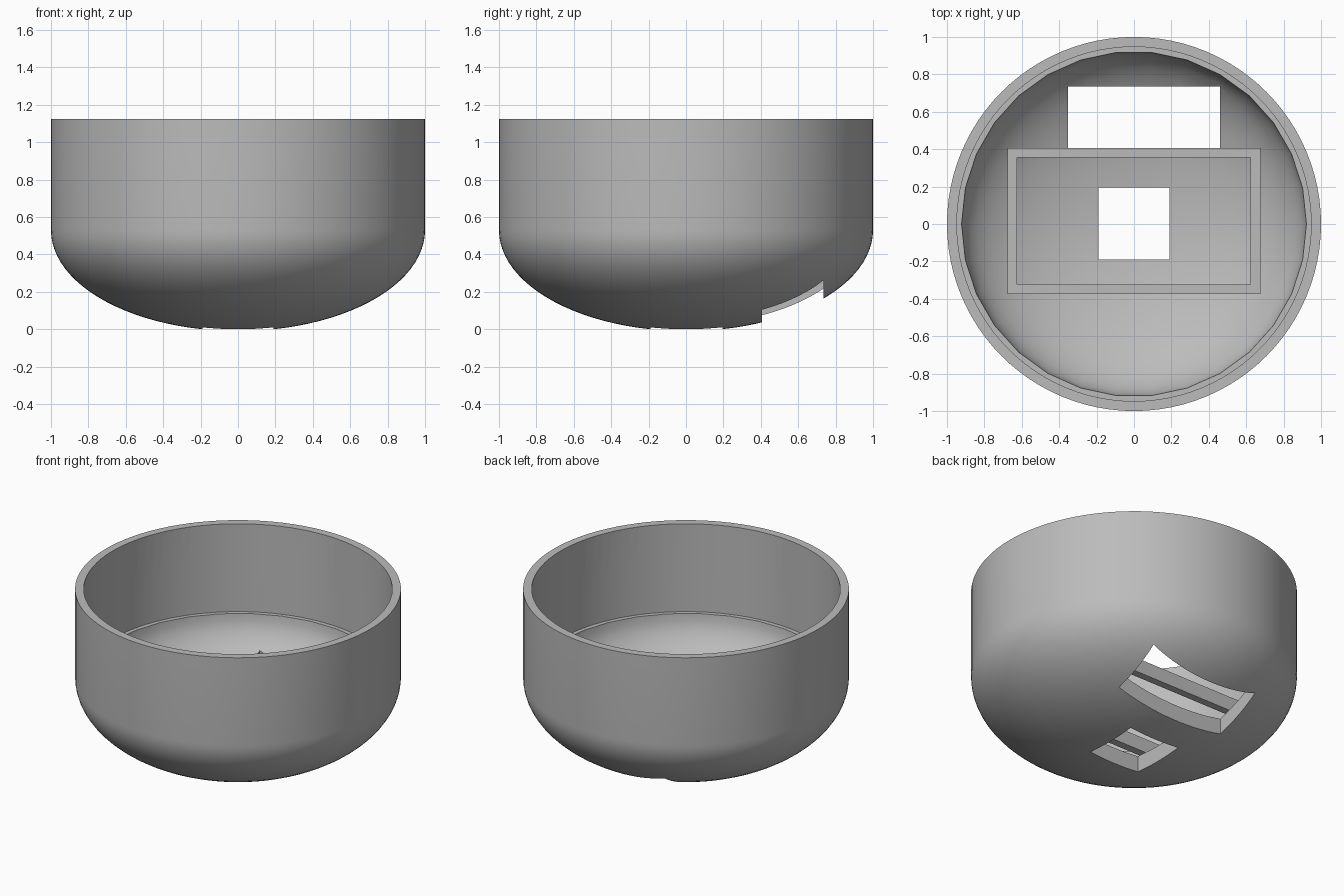
import bpy, bmesh, math

cube = bpy.data.objects.get("Cube")
if cube:
    bpy.data.objects.remove(cube, do_unlink=True)

TOP, SEAM = 1.125, 0.53

grey = bpy.data.materials.new("plain_grey")
grey.use_nodes = True
COLOUR = (0.5, 0.5, 0.5, 1)
grey.diffuse_color = COLOUR
grey.node_tree.nodes["Principled BSDF"].inputs["Base Color"].default_value = COLOUR


def add_object(name, bm):
    bmesh.ops.recalc_face_normals(bm, faces=bm.faces)
    mesh = bpy.data.meshes.new(name)
    bm.to_mesh(mesh)
    bm.free()
    obj = bpy.data.objects.new(name, mesh)
    bpy.context.collection.objects.link(obj)
    mesh.materials.append(grey)
    return obj


def revolve(name, profile, sides):
    """Closed solid from (radius, z) points that start and end on the axis."""
    bm = bmesh.new()
    verts = [bm.verts.new((r, 0, z)) for r, z in profile]
    edges = [bm.edges.new(pair) for pair in zip(verts, verts[1:])]
    bmesh.ops.spin(bm, geom=verts + edges, axis=(0, 0, 1), cent=(0, 0, 0),
                   angle=math.tau, steps=sides)
    bmesh.ops.remove_doubles(bm, verts=bm.verts, dist=1e-4)
    return add_object(name, bm)


def box(name, x0, x1, y0, y1, z0, z1):
    bm = bmesh.new()
    bmesh.ops.create_cube(bm, size=1)
    for v in bm.verts:
        v.co.x = x1 if v.co.x > 0 else x0
        v.co.y = y1 if v.co.y > 0 else y0
        v.co.z = z1 if v.co.z > 0 else z0
    return add_object(name, bm)


def dome(radius, depth, steps):
    """Lower half of an ellipse, from the axis out to the seam."""
    angles = [math.pi / 2 * i / steps for i in range(steps + 1)]
    return [(radius * math.sin(a), SEAM - depth * math.cos(a)) for a in angles]


def cut(target, cutters):
    bpy.context.view_layer.objects.active = target
    for cutter in cutters:
        cutter.hide_render = True
        mod = target.modifiers.new("cut", 'BOOLEAN')
        mod.operation, mod.solver, mod.object = 'DIFFERENCE', 'EXACT', cutter
        bpy.ops.object.modifier_apply(modifier=mod.name)
        bpy.data.objects.remove(cutter, do_unlink=True)


# Bowl: round base with a straight wall, hollowed so a ledge is left at the seam
bowl = revolve("bowl", dome(1, 0.54, 24) + [(1, TOP), (0, TOP)], 96)
cut(bowl, [
    revolve("wall_hollow", [(0, SEAM), (0.947, SEAM), (0.947, 1.3), (0, 1.3)], 96),
    revolve("base_hollow", dome(0.922, 0.43, 15) + [(0.922, 0.6), (0, 0.6)], 30),
    box("centre_opening", -0.19, 0.19, -0.19, 0.195, -0.2, 0.4),
    box("rear_opening", -0.352, 0.46, 0.406, 0.735, -0.2, 0.5),
])

# Rectangular frame resting on the curved floor
frame = box("inner_frame", -0.677, 0.677, -0.375, 0.405, 0.27, 0.365)
cut(frame, [box("frame_opening", -0.625, 0.622, -0.323, 0.355, 0, 0.6)])

# Smooth curved surfaces, keep the rims and cut edges sharp
bpy.ops.object.select_all(action='DESELECT')
bowl.select_set(True)
bpy.context.view_layer.objects.active = bowl
bpy.ops.object.shade_smooth_by_angle(angle=math.radians(25))
